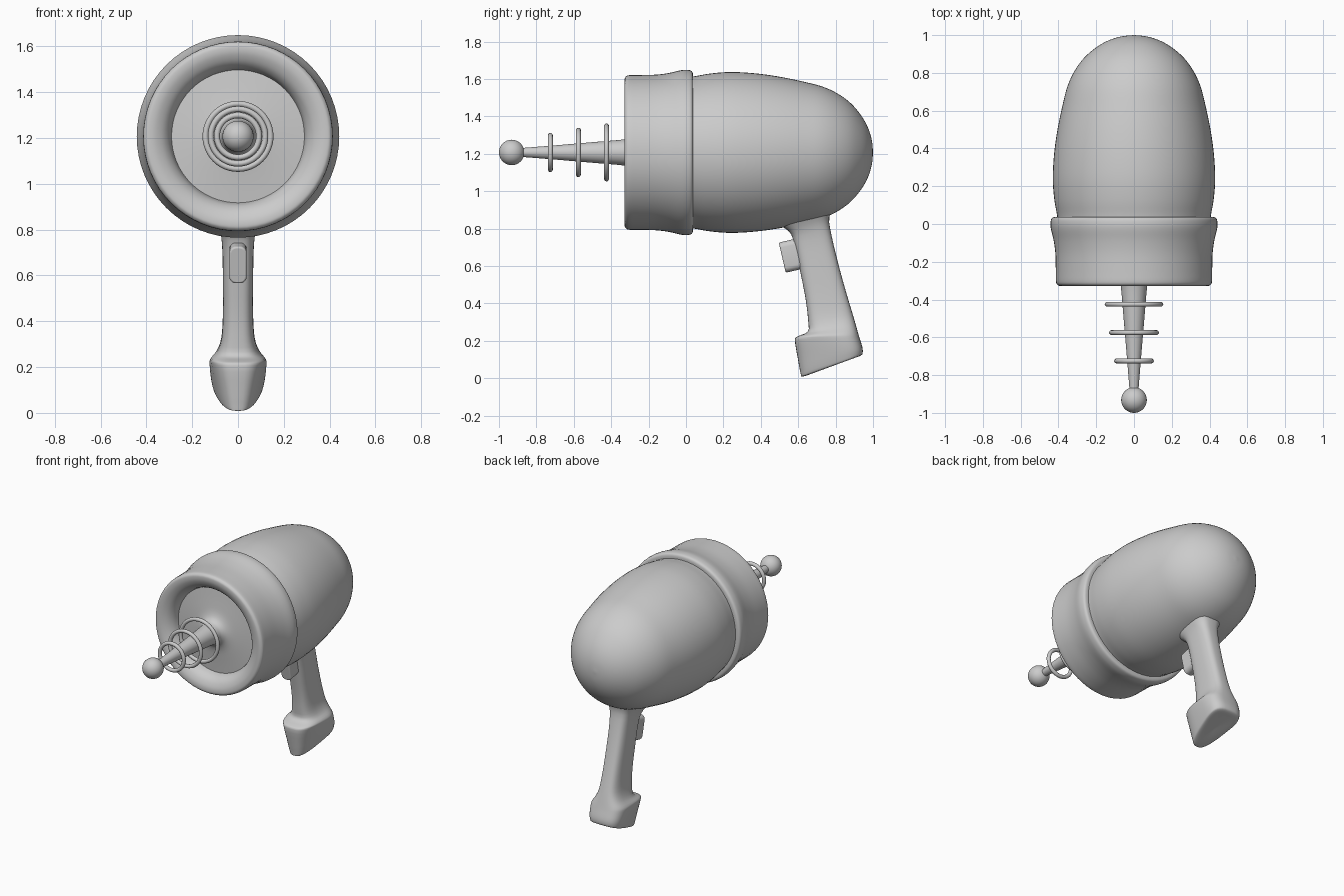
import bpy, bmesh, math
from mathutils import Vector

if "Cube" in bpy.data.objects:
    bpy.data.objects.remove(bpy.data.objects["Cube"])

AXIS_Z = 1.207


def smooth_path(pts, n=4):
    """Catmull-Rom resampling of tuples of any length."""
    v = [Vector(p) for p in pts]
    out = []
    for i in range(len(v) - 1):
        a, b, c, d = v[max(i - 1, 0)], v[i], v[i + 1], v[min(i + 2, len(v) - 1)]
        for k in range(n):
            t = k / n
            out.append(0.5 * (2 * b + (c - a) * t + (2 * a - 5 * b + 4 * c - d) * t * t
                              + (3 * b - a - 3 * c + d) * t ** 3))
    return out + [v[-1]]


def finish(name, bm, angle=40):
    bmesh.ops.remove_doubles(bm, verts=bm.verts, dist=1e-5)
    bmesh.ops.recalc_face_normals(bm, faces=bm.faces)
    me = bpy.data.meshes.new(name)
    bm.to_mesh(me)
    bm.free()
    ob = bpy.data.objects.new(name, me)
    bpy.context.collection.objects.link(ob)
    bpy.ops.object.select_all(action='DESELECT')
    ob.select_set(True)
    bpy.context.view_layer.objects.active = ob
    bpy.ops.object.shade_smooth_by_angle(angle=math.radians(angle))
    return ob


def bridge(bm, rings):
    for a, b in zip(rings, rings[1:]):
        n = len(a)
        for i in range(n):
            j = (i + 1) % n
            bm.faces.new((a[i], a[j], b[j], b[i]))


def lathe(name, profile, seg=64, n=4):
    """Revolve a (y, radius) profile around the barrel axis."""
    bm = bmesh.new()
    rings = []
    for y, r in smooth_path(profile, n):
        r = max(r, 0)
        rings.append([bm.verts.new((r * math.sin(2 * math.pi * i / seg), y,
                                    AXIS_Z + r * math.cos(2 * math.pi * i / seg)))
                      for i in range(seg)])
    bridge(bm, rings)
    bmesh.ops.dissolve_degenerate(bm, dist=1e-6, edges=bm.edges)
    return finish(name, bm)


# Egg-shaped rear body
lathe("body", [(0.0, .403), (0.05, .408), (.13, .422), (.24, .43), (.37, .423), (.5, .405),
               (.63, .378), (.73, .352), (.81, .315), (.88, .264), (.935, .2),
               (.972, .135), (.993, .068), (1.0, 0)])

# Flared collar with rounded muzzle rim
lathe("collar", [(.037, .40), (.036, .425), (.026, .438), (0, .442), (-.03, .439), (-.09, .425),
                 (-.16, .416), (-.25, .414), (-.305, .413), (-.322, .405), (-.328, .39),
                 (-.324, .36), (-.305, .325), (-.275, .301), (-.24, .29)])

# Recessed dish flowing into the tapered emitter rod
lathe("dish_and_rod", [(-.24, .292), (-.25, .2), (-.262, .125), (-.285, .085), (-.33, .07),
                       (-.5, .055), (-.7, .038), (-.9, .022)])

# Ball tip
bm = bmesh.new()
bmesh.ops.create_uvsphere(bm, u_segments=32, v_segments=16, radius=.068)
bmesh.ops.translate(bm, verts=bm.verts, vec=(0, -.932, AXIS_Z))
finish("ball_tip", bm)

# Three floating rings along the rod
for k, (y, r) in enumerate([(-.725, .105), (-.575, .132), (-.425, .155)]):
    m = .013
    circle = [(y + m * math.sin(a * math.pi / 6), r - m + m * math.cos(a * math.pi / 6))
              for a in range(13)]
    lathe(f"ring_{k + 1}", circle, seg=48, n=1)

# Grip: sections of front y, front z, back y, back z, half width, front taper
sections = [(.44, .85, .80, .95, .13, 0), (.545, .79, .766, .86, .087, 0),
            (.578, .72, .779, .76, .07, 0), (.613, .56, .82, .59, .066, 0),
            (.64, .42, .862, .44, .066, 0), (.653, .31, .892, .34, .073, 0),
            (.652, .25, .908, .285, .095, .05), (.60, .225, .92, .242, .128, .15),
            (.582, .205, .928, .215, .137, .25), (.597, .11, .942, .17, .137, .4),
            (.613, .025, .945, .14, .13, .5), (.622, .009, .936, .122, .12, .55),
            (.68, .027, .89, .105, .07, .5), (.78, .066, .80, .073, .005, .5)]
bm = bmesh.new()
rings = []
SEG = 40
for fy, fz, by, bz, w, taper in smooth_path(sections, 3):
    ring = []
    for i in range(SEG):
        t = 2 * math.pi * i / SEG
        c, s = -math.cos(t), math.sin(t)
        u = 0.5 + 0.5 * math.copysign(abs(c) ** .65, c)
        x = w * math.copysign(abs(s) ** .65, s) * (1 - taper * (1 - u))
        ring.append(bm.verts.new((x, fy + (by - fy) * u, fz + (bz - fz) * u)))
    rings.append(ring)
bridge(bm, rings)
bm.faces.new(rings[-1])
finish("grip", bm, 60)

# Trigger button with rounded ends
bm = bmesh.new()
bmesh.ops.create_cube(bm, size=1)
bmesh.ops.scale(bm, verts=bm.verts, vec=(.076, .12, .165))
long_edges = [e for e in bm.edges if abs(e.verts[0].co.y - e.verts[1].co.y) > .1]
bmesh.ops.bevel(bm, geom=long_edges, offset=.03, segments=5, profile=.5, affect='EDGES')
trigger = finish("trigger", bm)
trigger.location = (0, .573, .658)
trigger.rotation_euler.x = math.radians(13)
bev = trigger.modifiers.new("soft_edges", 'BEVEL')
bev.width = .008
bev.segments = 3
